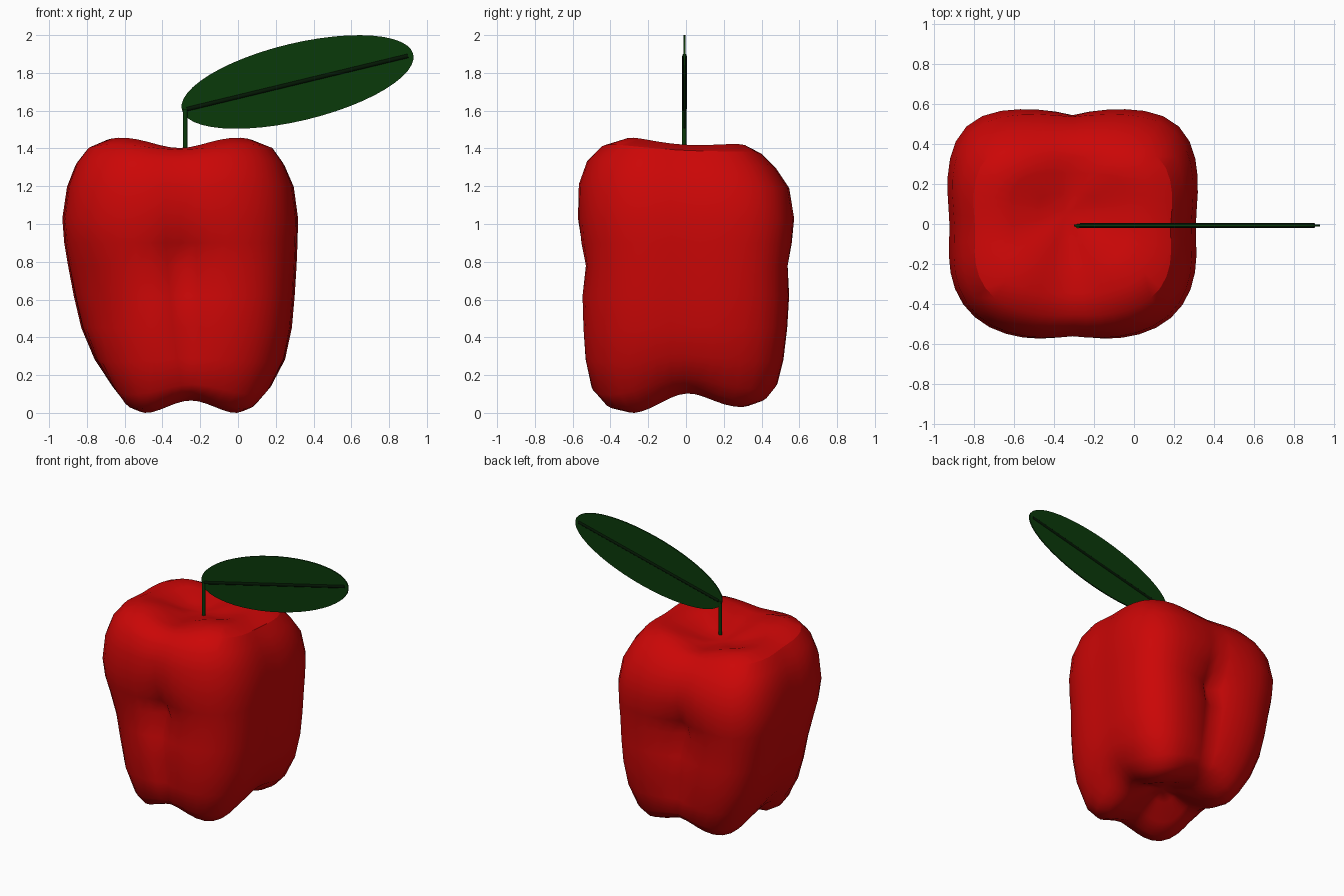
import bpy, bmesh
from math import sin, cos, pi, exp, radians
from mathutils import Vector

if "Cube" in bpy.data.objects:
    bpy.data.objects.remove(bpy.data.objects["Cube"], do_unlink=True)


def material(name, rgb):
    mat = bpy.data.materials.new(name)
    mat.use_nodes = True
    mat.diffuse_color = (*rgb, 1)
    shader = mat.node_tree.nodes["Principled BSDF"]
    shader.inputs["Base Color"].default_value = (*rgb, 1)
    shader.inputs["Roughness"].default_value = 0.6
    return mat


red = material("apple red", (0.6, 0.002, 0.002))
green = material("leaf green", (0.003, 0.042, 0.003))
dark_green = material("vein dark green", (0.001, 0.008, 0.001))


def add_object(name, bm, mat):
    bmesh.ops.recalc_face_normals(bm, faces=bm.faces[:])
    mesh = bpy.data.meshes.new(name)
    bm.to_mesh(mesh)
    bm.free()
    mesh.materials.append(mat)
    obj = bpy.data.objects.new(name, mesh)
    bpy.context.collection.objects.link(obj)
    return obj


def add_rod(name, start, end, radius, mat):
    """Straight round rod between two points."""
    start, end = Vector(start), Vector(end)
    axis = end - start
    bm = bmesh.new()
    bmesh.ops.create_cone(bm, cap_ends=True, segments=12, radius1=radius,
                          radius2=radius, depth=axis.length)
    for face in bm.faces:
        face.smooth = len(face.verts) == 4
    for edge in bm.edges:
        edge.smooth = all(f.smooth for f in edge.link_faces)
    obj = add_object(name, bm, mat)
    obj.location = (start + end) / 2
    obj.rotation_euler = axis.to_track_quat("Z", "Y").to_euler()
    return obj


# Fruit rings: height, lift between the lobes, then x and y extents
RINGS = [
    (0.12, 0.03, -0.36, -0.15, -0.10, 0.10),
    (0.04, 0.07, -0.47, -0.03, -0.22, 0.23),
    (0, 0.11, -0.56, 0.06, -0.34, 0.35),
    (0.025, 0.13, -0.62, 0.12, -0.44, 0.43),
    (0.1, 0.09, -0.67, 0.18, -0.50, 0.48),
    (0.27, 0.03, -0.76, 0.25, -0.545, 0.52),
    (0.45, 0, -0.83, 0.285, -0.565, 0.545),
    (0.62, 0, -0.87, 0.3, -0.57, 0.555),
    (0.78, 0, -0.90, 0.31, -0.565, 0.56),
    (0.9, 0, -0.92, 0.315, -0.575, 0.57),
    (1.03, 0, -0.93, 0.318, -0.578, 0.572),
    (1.2, 0, -0.905, 0.295, -0.565, 0.54),
    (1.32, -0.01, -0.86, 0.245, -0.52, 0.47),
    (1.4, -0.025, -0.80, 0.19, -0.45, 0.40),
    (1.44, -0.05, -0.72, 0.1, -0.34, 0.33),
    (1.425, -0.05, -0.61, -0.03, -0.20, 0.25),
    (1.37, -0.015, -0.48, -0.18, -0.07, 0.15),
]
SEGMENTS = 48


def ring_point(ring, angle):
    z, lift, left, right, front, back = ring
    c, s = cos(angle), sin(angle)
    # Rounded square section, slimmer at the lower right front corner
    slim = max(0, -(c + s)) ** 2 * exp(-((z - 0.55) / 0.3) ** 2)
    n = 3.4 + 0.6 * s - 0.45 * slim
    r = (abs(c) ** n + abs(s) ** n) ** (-1 / n)
    hx, hy = (right - left) / 2, (back - front) / 2
    # Deep pinch in the middle of front and back, with a groove below it
    dent = 0.015 + 0.28 * exp(-abs(z - 0.8) / 0.15) + 0.12 * exp(-((z - 0.4) / 0.25) ** 2)
    ry = r * (1.025 - dent * exp(-abs(c) / 0.25))
    rx = r * (1.005 + 0.018 * s - 0.02 * exp(-(s / 0.25) ** 2))
    x = (left + right) / 2 + hx * rx * c
    y = (front + back) / 2 + hy * ry * s
    # Four lobes, with the back ones slightly less pronounced
    share = 0.62 + 0.22 * c * c if z < 0.7 else 0.4 + 0.7 * s * s
    z += lift * share * cos(2 * angle) ** 2
    if z > 1.1:
        z -= 0.18 * (z - 1.1) * y
    elif z < 0.3:
        z += 0.18 * (0.3 - z) * (y + 0.28)
    return x, y, z


bm = bmesh.new()
loops = [[bm.verts.new(ring_point(ring, 2 * pi * i / SEGMENTS)) for i in range(SEGMENTS)]
         for ring in RINGS]
bottom = bm.verts.new((-0.25, 0, 0.17))
top = bm.verts.new((-0.34, 0.05, 1.34))
for i in range(SEGMENTS):
    j = (i + 1) % SEGMENTS
    for low, high in zip(loops, loops[1:]):
        bm.faces.new((low[i], low[j], high[j], high[i]))
    bm.faces.new((bottom, loops[0][j], loops[0][i]))
    bm.faces.new((top, loops[-1][i], loops[-1][j]))
for face in bm.faces:
    face.smooth = True
# Crisp shoulder line above both flanks
shoulder = loops[-4]
for i in range(SEGMENTS):
    if abs(cos(2 * pi * (i + 0.5) / SEGMENTS)) > 0.7:
        bm.edges.get((shoulder[i], shoulder[(i + 1) % SEGMENTS])).smooth = False
# Settle the lobes on the ground
lowest = min(v.co.z for v in bm.verts)
for v in bm.verts:
    v.co.z -= lowest
add_object("fruit_body", bm, red)

# Stem
add_rod("stem", (-0.28, -0.01, 1.3), (-0.28, -0.01, 1.61), 0.012, green)

# Leaf: thin upright elliptical plate, tilted upwards
bm = bmesh.new()
bmesh.ops.create_cone(bm, cap_ends=True, segments=48, radius1=1, radius2=1, depth=1)
bmesh.ops.scale(bm, vec=(0.63, 0.205, 0.009), verts=bm.verts[:])
leaf = add_object("leaf", bm, green)
leaf.location = (0.315, -0.008, 1.752)
leaf.rotation_euler = (radians(90), radians(-13.5), 0)

# Central vein, showing on both leaf faces
add_rod("leaf_vein", (-0.27, -0.008, 1.608), (0.9, -0.008, 1.89), 0.012, dark_green)
